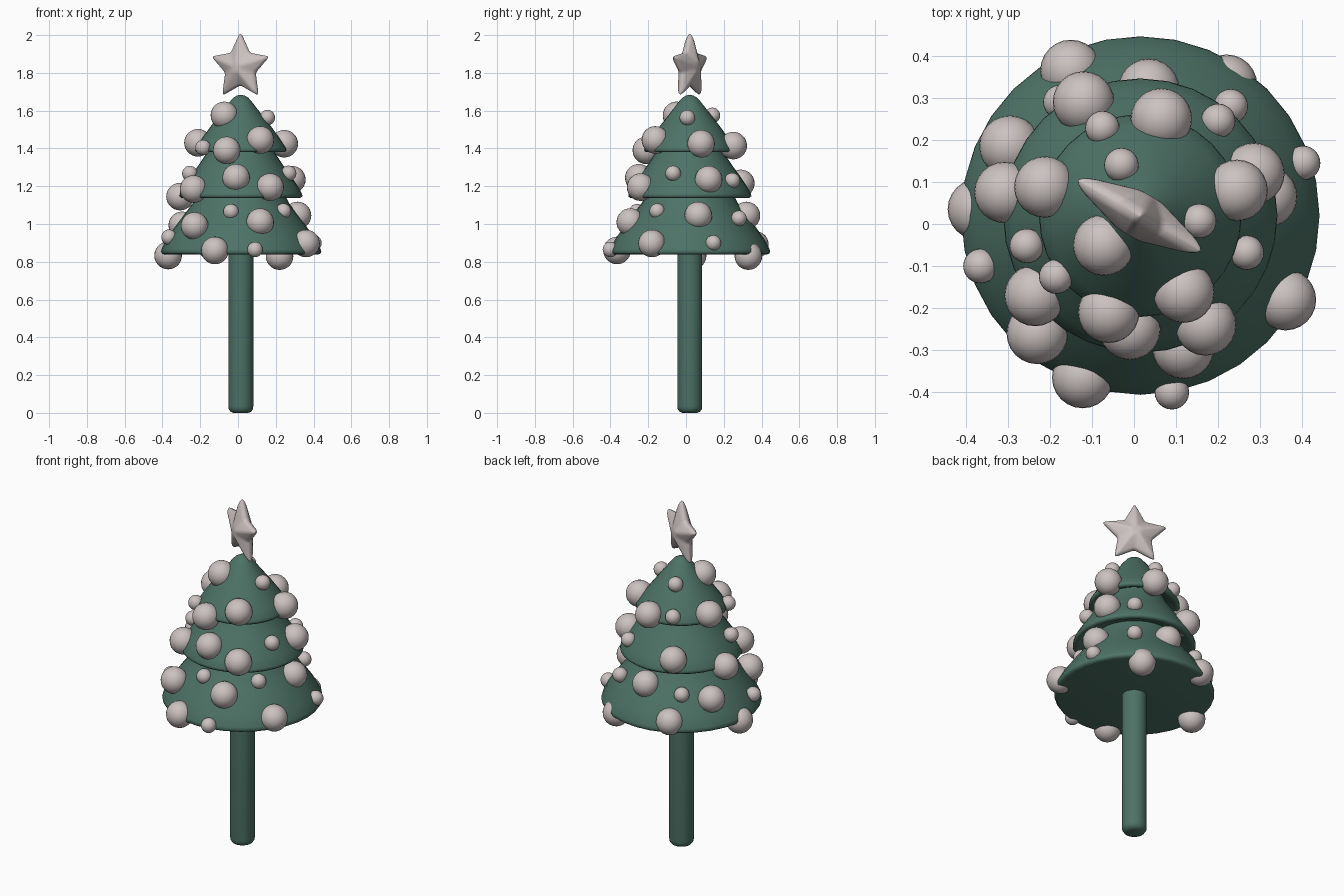
import bpy, bmesh, math
from mathutils import Vector

CX, CY = 0.015, 0.02  # tree axis


def material(name, rgb):
    m = bpy.data.materials.new(name)
    m.diffuse_color = (*rgb, 1)
    return m


GREEN = material("pine_green", (0.075, 0.17, 0.135))
PALE = material("pale_grey", (0.60, 0.54, 0.53))


def finish(bm, name, mat, loc, angle=60):
    bmesh.ops.recalc_face_normals(bm, faces=bm.faces)
    me = bpy.data.meshes.new(name)
    bm.to_mesh(me)
    bm.free()
    ob = bpy.data.objects.new(name, me)
    bpy.context.collection.objects.link(ob)
    me.materials.append(mat)
    ob.location = loc
    bpy.ops.object.select_all(action='DESELECT')
    ob.select_set(True)
    bpy.context.view_layer.objects.active = ob
    bpy.ops.object.shade_smooth_by_angle(angle=math.radians(angle))
    return ob


def lathe(name, profile, mat, sides=32):
    bm = bmesh.new()
    vs = [bm.verts.new((r, 0, z)) for r, z in profile]
    es = [bm.edges.new(p) for p in zip(vs, vs[1:])]
    bmesh.ops.spin(bm, geom=vs + es, cent=(0, 0, 0), axis=(0, 0, 1),
                   angle=2 * math.pi, steps=sides, use_merge=True)
    bmesh.ops.remove_doubles(bm, verts=bm.verts, dist=0.0005)
    return finish(bm, name, mat, (CX, CY, 0))


# Trunk with a rounded foot
lathe("trunk", [(0, 0), (0.04, 0), (0.055, 0.007), (0.064, 0.02), (0.066, 0.035),
                (0.066, 0.86)], GREEN)

# Three stacked skirts of foliage
lathe("foliage", [
    (0, 0.84), (0.405, 0.838), (0.42, 0.842), (0.426, 0.853), (0.422, 0.868),
    (0.395, 0.92), (0.345, 0.99), (0.30, 1.05), (0.255, 1.11), (0.225, 1.17),
    (0.265, 1.155), (0.295, 1.14), (0.315, 1.138), (0.326, 1.147), (0.324, 1.16),
    (0.302, 1.20), (0.265, 1.255), (0.225, 1.31), (0.185, 1.37), (0.165, 1.41),
    (0.195, 1.395), (0.215, 1.382), (0.232, 1.381), (0.241, 1.389), (0.239, 1.402),
    (0.215, 1.44), (0.165, 1.51), (0.11, 1.58), (0.06, 1.645), (0.04, 1.668),
    (0.02, 1.68), (0, 1.684)], GREEN)

# Baubles: centre positions, large and small
LARGE = [
    (0.22, 0.33, 0.83), (-0.37, 0.035, 0.833), (-0.122, -0.365, 0.86),
    (0.36, -0.18, 0.897), (-0.15, 0.365, 0.89),
    (-0.23, -0.26, 0.99), (0.117, -0.295, 1.01), (0.315, 0.065, 1.045),
    (0.035, 0.32, 1.045), (-0.295, 0.185, 0.993),
    (-0.01, -0.25, 1.245), (0.17, -0.24, 1.195), (-0.235, -0.17, 1.185),
    (-0.307, 0.075, 1.145), (-0.12, 0.29, 1.215), (0.285, 0.12, 1.235),
    (0.065, 0.25, 1.415), (0.245, 0.08, 1.425), (-0.212, 0.088, 1.43),
    (-0.072, -0.05, 1.575), (-0.06, -0.21, 1.39), (0.118, -0.162, 1.445)]
SMALL = [
    (0.09, -0.40, 0.865), (0.402, 0.145, 0.90), (-0.365, -0.10, 0.93),
    (0.23, 0.28, 1.03), (-0.037, -0.26, 1.065), (0.24, -0.152, 1.068),
    (-0.175, 0.29, 1.025), (0.268, -0.068, 1.268), (0.20, 0.245, 1.23),
    (-0.255, -0.052, 1.267), (-0.075, 0.228, 1.43), (-0.185, -0.125, 1.405),
    (-0.03, 0.14, 1.575), (0.155, 0.007, 1.563)]
for label, spots, radius in (("large_bauble", LARGE, 0.073), ("small_bauble", SMALL, 0.041)):
    for i, spot in enumerate(spots):
        bm = bmesh.new()
        bmesh.ops.create_uvsphere(bm, u_segments=24, v_segments=14, radius=radius)
        finish(bm, f"{label}_{i + 1}", PALE, spot)

# Puffy five-pointed star on top, turned about the vertical
bm = bmesh.new()
rims = []
for side in (-1, 1):
    ring = []
    for k in range(10):
        r = 0.095 if k % 2 else 0.184
        a = math.pi / 2 + k * math.pi / 5
        ring.append(bm.verts.new((r * math.cos(a), side * 0.014, r * math.sin(a))))
    hub = bm.verts.new((0, side * 0.066, 0))
    for k in range(10):
        bm.faces.new((ring[k], ring[(k + 1) % 10], hub))
    rims.append(ring)
for k in range(10):
    n = (k + 1) % 10
    bm.faces.new((rims[0][k], rims[0][n], rims[1][n], rims[1][k]))
star = finish(bm, "star", PALE, (CX - 0.002, CY, 1.83), 180)
star.rotation_euler.z = math.radians(-30)
bev = star.modifiers.new("soft_edges", 'BEVEL')
bev.width = 0.013
bev.segments = 3
bev.limit_method = 'NONE'
